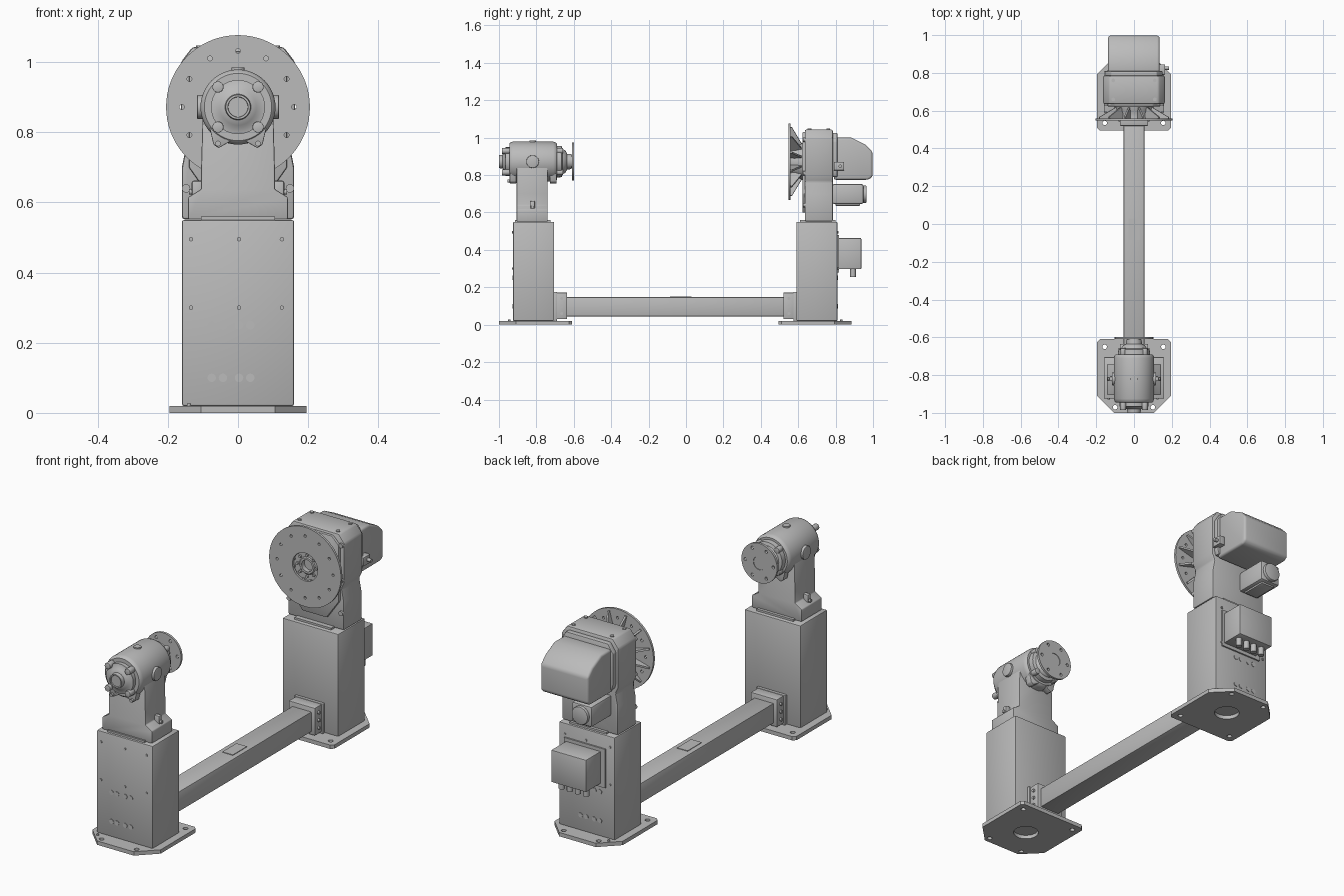
import bpy, bmesh
from math import sin, cos, pi, radians
from mathutils import Matrix, Vector

if "Cube" in bpy.data.objects:
    bpy.data.objects.remove(bpy.data.objects["Cube"])

grey = bpy.data.materials.new("machine_grey")
grey.use_nodes = True
grey.diffuse_color = (0.5, 0.5, 0.5, 1)
grey.node_tree.nodes["Principled BSDF"].inputs["Base Color"].default_value = (0.5, 0.5, 0.5, 1)
parts = []
AXIS_Z = 0.872  # height of the rotation axis


def register(name, mesh):
    ob = bpy.data.objects.new(name, mesh)
    bpy.context.collection.objects.link(ob)
    mesh.materials.clear()
    mesh.materials.append(grey)
    parts.append(ob)
    return ob


def finish(name, bm, bevel=0, segs=2):
    bmesh.ops.recalc_face_normals(bm, faces=bm.faces)
    if bevel:
        sharp = [e for e in bm.edges if e.calc_face_angle(0) > 0.5]
        bmesh.ops.bevel(bm, geom=sharp, offset=bevel, segments=segs, profile=0.5, affect='EDGES')
    mesh = bpy.data.meshes.new(name)
    bm.to_mesh(mesh)
    bm.free()
    return register(name, mesh)


def box(name, x, y, z, bevel=0):
    bm = bmesh.new()
    bmesh.ops.create_cube(bm, size=1)
    for v in bm.verts:
        v.co = [a + (b - a) * (c + 0.5) for (a, b), c in zip((x, y, z), v.co)]
    return finish(name, bm, bevel)


def prism(name, pts, span, axis, bevel=0, segs=2):
    """Extrude a 2D outline along x or y; outline is (y, z) or (x, z)."""
    bm = bmesh.new()
    place = (lambda u, v, w: (w, u, v)) if axis == 'x' else (lambda u, v, w: (u, w, v))
    face = bm.faces.new([bm.verts.new(place(u, v, span[0])) for u, v in pts])
    ext = bmesh.ops.extrude_face_region(bm, geom=[face])["geom"]
    move = Vector(place(0, 0, span[1] - span[0]))
    bmesh.ops.translate(bm, vec=move, verts=[g for g in ext if isinstance(g, bmesh.types.BMVert)])
    return finish(name, bm, bevel, segs)


def lathe(name, profile, segs=48):
    """Revolve (y, radius) points about the rotation axis."""
    bm = bmesh.new()
    vs = [bm.verts.new((r, y, AXIS_Z)) for y, r in profile]
    es = [bm.edges.new(p) for p in zip(vs, vs[1:])]
    bmesh.ops.spin(bm, geom=vs + es, cent=(0, 0, AXIS_Z), axis=(0, 1, 0), angle=2 * pi, steps=segs)
    bmesh.ops.remove_doubles(bm, verts=bm.verts, dist=1e-5)
    return finish(name, bm)


def rod(name, at, r, length, axis, segs=16, bevel=0):
    turn = {'x': Matrix.Rotation(pi / 2, 4, 'Y'), 'y': Matrix.Rotation(pi / 2, 4, 'X'), 'z': Matrix()}
    bm = bmesh.new()
    bmesh.ops.create_cone(bm, cap_ends=True, segments=segs, radius1=r, radius2=r, depth=length,
                          matrix=Matrix.Translation(at) @ turn[axis])
    return finish(name, bm, bevel)


def ring(r, n, cx=0, cy=0, phase=0):
    return [(cx + r * cos(2 * pi * i / n + phase), cy + r * sin(2 * pi * i / n + phase)) for i in range(n)]


def pierced(name, outlines, thick, matrix):
    """Flat plate: first outline is the rim, the others are holes."""
    cu = bpy.data.curves.new(name, 'CURVE')
    cu.dimensions, cu.fill_mode, cu.extrude = '2D', 'BOTH', thick / 2
    for pts in outlines:
        sp = cu.splines.new('POLY')
        sp.points.add(len(pts) - 1)
        for p, (u, v) in zip(sp.points, pts):
            p.co = (u, v, 0, 1)
        sp.use_cyclic_u = True
    tmp = bpy.data.objects.new(name + "_curve", cu)
    bpy.context.collection.objects.link(tmp)
    bpy.context.view_layer.update()
    mesh = bpy.data.meshes.new_from_object(tmp.evaluated_get(bpy.context.evaluated_depsgraph_get()))
    bpy.data.objects.remove(tmp)
    mesh.transform(matrix)
    return register(name, mesh)


def facing_y(y):
    return Matrix.Translation((0, y, AXIS_Z)) @ Matrix.Rotation(pi / 2, 4, 'X')


# Pedestals: base plate, column, beam flange; "out" points away from the beam
for label, yc, out in (("tail", -0.815, -1), ("drive", 0.70, 1)):
    def Y(d):
        return yc + out * d

    def span(a, b):
        return sorted((Y(a), Y(b)))

    half = [(0.195, -0.19), (0.195, 0.095), (0.105, 0.185), (-0.105, 0.185), (-0.195, 0.095),
            (-0.195, -0.19), (-0.18, -0.205), (0.18, -0.205)]
    rim = [(x, Y(d)) for x, d in half]
    holes = [ring(0.012, 16, x, Y(d)) for x, d in ((-0.155, -0.165), (0.155, -0.165), (-0.1, 0.155), (0.1, 0.155))]
    pierced(label + "_base_plate", [rim, ring(0.06, 32, 0, Y(0))] + holes, 0.02,
            Matrix.Translation((0, 0, 0.01)))
    box(label + "_column", (-0.16, 0.16), span(-0.11, 0.11), (0.02, 0.55), 0.006)
    box(label + "_column_floor", (-0.14, 0.14), span(-0.1, 0.1), (0.019, 0.024))
    box(label + "_adaptor", (-0.105, 0.105), span(-0.09, 0.1), (0.548, 0.56))
    box(label + "_beam_flange", (-0.083, 0.083), span(-0.125, -0.108), (0.02, 0.175), 0.003)
    box(label + "_beam_socket", (-0.075, 0.075), span(-0.18, -0.12), (0.03, 0.172), 0.004)
    for sx in (-1, 1):
        for z in (0.06, 0.1, 0.14):
            rod(label + "_flange_bolt", (sx * 0.077, Y(-0.15), z), 0.008, 0.012, 'x')
    # Cover screws and cable plugs on the outer face
    for x in (-0.134, 0.003, 0.125):
        for z in (0.30, 0.495):
            rod(label + "_cover_screw", (x, Y(0.111), z), 0.006, 0.008, 'y')
    for x in (-0.075, -0.043, 0.003, 0.035):
        for z in (0.10, 0.25):
            rod(label + "_cable_plug", (x, Y(0.11), z), 0.012, 0.005, 'y', 20)
    rod(label + "_level_pin", (-0.14, Y(0.13), 0.02), 0.006, 0.014, 'z')

box("beam", (-0.055, 0.055), (-0.64, 0.53), (0.045, 0.148), 0.004)
box("beam_pad", (-0.03, 0.03), (-0.085, 0.03), (0.147, 0.151))

# Tail stand: neck, bearing barrel, side bosses
right = [(0.142, 0.552), (0.142, 0.615), (0.105, 0.638), (0.105, 0.70), (0.1, 0.88)]
prism("tail_support", right + [(-x, z) for x, z in reversed(right)], (-0.906, -0.74), 'y', 0.004)
lathe("tail_barrel", [(-0.945, 0), (-0.945, 0.08), (-0.945, 0.096), (-0.94, 0.102), (-0.925, 0.107),
                      (-0.71, 0.107), (-0.695, 0.102), (-0.69, 0.096), (-0.69, 0)])
jaw = [(0.085, 0.83), (0.07, 0.765), (0.055, 0.755), (0.02, 0.775)]
for y in (-0.925, -0.71):
    prism("barrel_jaw", jaw + [(-x, z) for x, z in reversed(jaw)], (y - 0.018, y + 0.018), 'y', 0.003)
rod("barrel_top_plug", (0, -0.82, 0.98), 0.018, 0.01, 'z', 24)
for sx in (-1, 1):
    rod("barrel_side_boss", (sx * 0.105, -0.82, AXIS_Z), 0.034, 0.024, 'x', 32, 0.003)
    box("support_lug", sorted((sx * 0.1, sx * 0.132)), (-0.832, -0.808), (0.6, 0.662), 0.006)
    rod("support_lug_pin", (sx * 0.12, -0.82, 0.63), 0.008, 0.04, 'x')
    rod("jaw_bolt", (sx * 0.057, -0.945, 0.768), 0.008, 0.02, 'y')

# Tail stand bearing caps, shaft and face plate
lathe("tail_front_cap", [(-0.944, 0.077), (-0.965, 0.077), (-0.968, 0.06), (-0.975, 0.052), (-0.98, 0.037),
                         (-1.0, 0.035), (-1.0, 0.029), (-0.994, 0.028), (-0.994, 0)])
lathe("tail_rear_cap", [(-0.691, 0.085), (-0.665, 0.083), (-0.66, 0.068), (-0.645, 0.06), (-0.635, 0.042),
                        (-0.611, 0.04), (-0.611, 0)])
for u, v in ring(0.081, 4, phase=pi / 4):
    rod("front_cap_lug", (u, -0.963, AXIS_Z + v), 0.016, 0.044, 'y', 20, 0.002)
    rod("rear_cap_lug", (u, -0.675, AXIS_Z + v), 0.015, 0.035, 'y', 20, 0.002)
pierced("tail_face_plate", [ring(0.102, 48), ring(0.034, 32)] + [ring(0.008, 12, *p) for p in ring(0.08, 6)],
        0.012, facing_y(-0.604))
rod("tail_plate_centre", (0, -0.606, AXIS_Z), 0.034, 0.01, 'y', 32)

# Drive head casing
side = [(0.16, 0.552), (0.16, 0.70), (0.147, 0.765), (0.163, 0.80), (0.163, 1.0), (0.13, 1.043)]
prism("drive_casing", side + [(-x, z) for x, z in reversed(side)], (0.635, 0.785), 'y', 0.008)
rear = [(0.142, 0.79), (0.15, 0.82), (0.15, 0.98), (0.12, 1.025)]
prism("drive_rear_cover", rear + [(-x, z) for x, z in reversed(rear)], (0.78, 0.81), 'y', 0.005)
front = [(0.07, 0.60), (0.14, 0.70), (0.14, 0.99), (0.1, 1.03)]
prism("drive_front_cover", front + [(-x, z) for x, z in reversed(front)], (0.622, 0.64), 'y', 0.005)
for sx in (-1, 1):
    for y, z in ((0.66, 1.04), (0.76, 1.04)):
        rod("casing_top_bolt", (sx * 0.11, y, z), 0.01, 0.016, 'z')
    for z in (0.64, 0.81, 0.99):
        rod("casing_front_bolt", (sx * 0.148, 0.635, z), 0.012, 0.02, 'y')
box("casing_bracket", (0.13, 0.165), (0.79, 0.845), (0.825, 0.87), 0.003)
rod("casing_bracket_knob", (0.172, 0.825, 0.848), 0.009, 0.026, 'x')

# Drive face plate with hub and stiffening ribs
pierced("drive_face_plate", [ring(0.205, 72), ring(0.072, 40)] + [ring(0.007, 12, *p) for p in ring(0.16, 12)],
        0.012, facing_y(0.553))
lathe("drive_hub", [(0.558, 0.09), (0.585, 0.088), (0.60, 0.095), (0.628, 0.1), (0.628, 0.03),
                    (0.562, 0.03), (0.562, 0.04), (0.566, 0.045), (0.566, 0.085), (0.558, 0.09)])
rod("drive_hub_core", (0, 0.605, AXIS_Z), 0.031, 0.04, 'y', 32)
for u, v in ring(0.055, 8):
    rod("hub_bolt", (u, 0.563, AXIS_Z + v), 0.007, 0.012, 'y', 12)
for i in range(12):
    rib = prism("plate_rib", [(0.556, 0.07), (0.556, 0.19), (0.566, 0.19), (0.618, 0.1), (0.618, 0.07)],
                (-0.005, 0.005), 'x')
    rib.data.transform(Matrix.Translation((0, 0, AXIS_Z)) @ Matrix.Rotation((i + 0.5) * pi / 6, 4, 'Y'))

# Motor hood and motor at the back
prism("motor_hood", [(0.79, 0.775), (0.975, 0.775), (0.997, 0.79), (0.997, 0.925), (0.96, 0.962),
                     (0.885, 1.0), (0.79, 1.0)], (-0.137, 0.135), 'x', 0.012, 3)
box("motor_body", (-0.125, -0.01), (0.78, 0.95), (0.645, 0.752), 0.012)
rod("motor_end", (-0.067, 0.95, 0.698), 0.046, 0.03, 'y', 32, 0.004)
box("motor_terminal_strip", (-0.105, -0.03), (0.80, 0.93), (0.636, 0.65), 0.003)

# Control box with cable glands
box("control_box_plate", (-0.11, 0.125), (0.808, 0.818), (0.28, 0.48))
box("control_box", (-0.085, 0.115), (0.815, 0.937), (0.297, 0.463), 0.004)
for x in (-0.055, -0.008, 0.038, 0.085):
    rod("cable_gland", (x, 0.893, 0.278), 0.015, 0.044, 'z', 12)

bpy.ops.object.select_all(action='DESELECT')
for ob in parts:
    ob.select_set(True)
bpy.context.view_layer.objects.active = parts[0]
bpy.ops.object.shade_smooth_by_angle(angle=radians(35))
